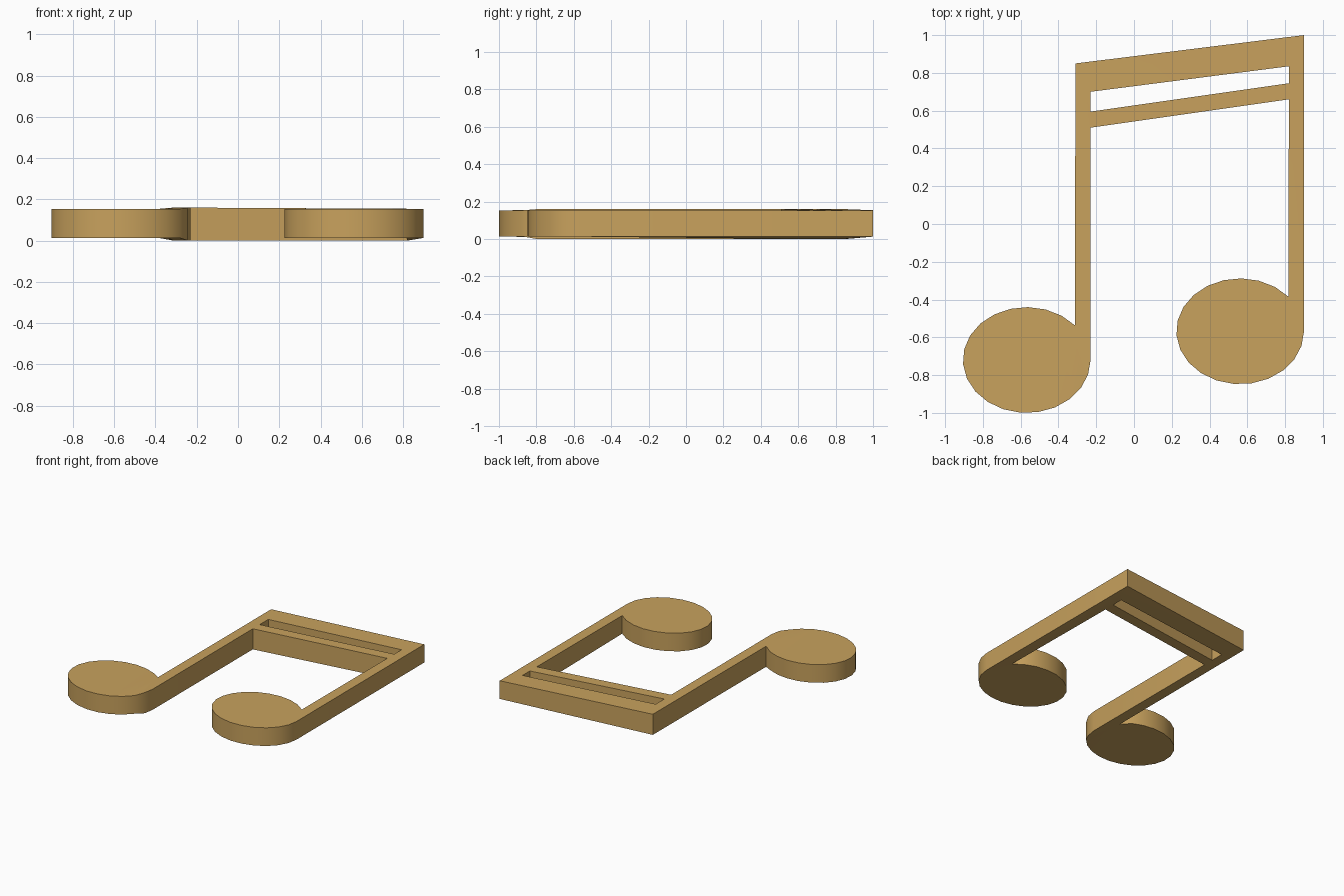
import bpy
import bmesh
import math

if "Cube" in bpy.data.objects:
    bpy.data.objects.remove(bpy.data.objects["Cube"])

RX, RY = 0.338, 0.28          # note head radii
STEPS = 20                    # segments around each head


def head_arc(right_x, cy):
    """Head outline, clockwise from the stem's outer edge round to the notch."""
    cx = right_x - RX
    sweep = math.radians(319)
    return [(cx + RX * math.cos(-sweep * i / STEPS),
             cy + RY * math.sin(-sweep * i / STEPS)) for i in range(STEPS + 1)]


def add_loop(bm, points):
    verts = [bm.verts.new((x, y, 0)) for x, y in points]
    return [bm.edges.new((verts[i - 1], v)) for i, v in enumerate(verts)]


# Outer silhouette: left stem, top beam, right stem and head, lower beam, left head
outline = [(-0.31, 0.85), (0.90, 1.0)]
outline += head_arc(0.90, -0.568)
outline += [(0.82, 0.66), (-0.23, 0.51)]
outline += head_arc(-0.23, -0.72)

# Slot between the two beams
slot = [(-0.23, 0.70), (0.82, 0.835), (0.82, 0.745), (-0.23, 0.595)]

# Fill the silhouette and extrude it into a plate
bm = bmesh.new()
edges = add_loop(bm, outline) + add_loop(bm, slot)
bmesh.ops.triangle_fill(bm, edges=edges, use_beauty=True, normal=(0, 0, 1))
result = bmesh.ops.extrude_face_region(bm, geom=bm.faces[:])
top = {g for g in result["geom"] if isinstance(g, bmesh.types.BMVert)}

# The plate is a touch thicker at the left stem and the inner beam corners
for v in bm.verts:
    x, y = v.co.x, v.co.y
    left_stem = -0.32 < x < -0.225 and y > -0.86
    inner_right = abs(x - 0.82) < 0.005 and y > 0.5
    if v in top:
        v.co.z = 0.16 if left_stem else 0.154
    else:
        v.co.z = 0.0 if left_stem or inner_right else 0.013
bmesh.ops.recalc_face_normals(bm, faces=bm.faces[:])

mesh = bpy.data.meshes.new("beamed_note")
bm.to_mesh(mesh)
bm.free()
note = bpy.data.objects.new("beamed_note", mesh)
bpy.context.collection.objects.link(note)

# Smooth rounded heads, crisp rims
bpy.context.view_layer.objects.active = note
note.select_set(True)
bpy.ops.object.shade_smooth_by_angle(angle=math.radians(30))

# Golden finish
gold = bpy.data.materials.new("gold")
gold.diffuse_color = (0.58, 0.36, 0.11, 1)
gold.use_nodes = True
gold.node_tree.nodes["Principled BSDF"].inputs["Base Color"].default_value = gold.diffuse_color
mesh.materials.append(gold)
